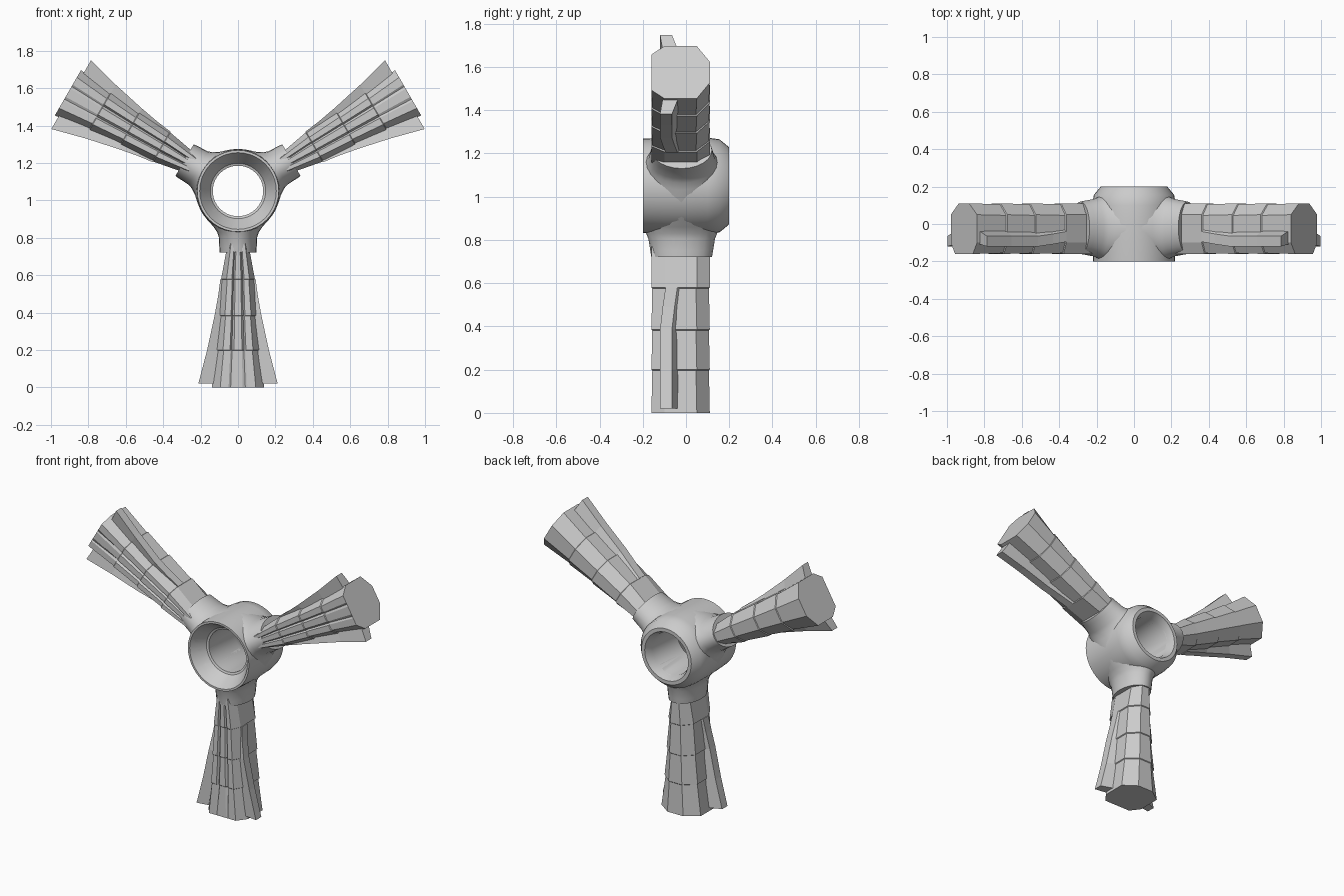
import bpy, bmesh
from math import sin, cos, pi, radians

if "Cube" in bpy.data.objects:
    bpy.data.objects.remove(bpy.data.objects["Cube"])

CZ = 1.05                      # height of the hub centre
ANGLES = [("lower", -90), ("right", 30), ("left", 150)]


def loft(name, sections, close=False):
    """Skin equal-length closed sections; cap the ends, or join last to first."""
    bm = bmesh.new()
    rings = [[bm.verts.new(p) for p in s] for s in sections]
    pairs = list(zip(rings, rings[1:])) + ([(rings[-1], rings[0])] if close else [])
    for a, b in pairs:
        for i in range(len(a)):
            j = (i + 1) % len(a)
            bm.faces.new((a[i], a[j], b[j], b[i]))
    if not close:
        bm.faces.new(rings[0])
        bm.faces.new(rings[-1])
    bmesh.ops.recalc_face_normals(bm, faces=bm.faces)
    me = bpy.data.meshes.new(name)
    bm.to_mesh(me)
    bm.free()
    ob = bpy.data.objects.new(name, me)
    bpy.context.collection.objects.link(ob)
    return ob


def turned(name, profile, n=40):
    """Solid of (radius, y) steps turned around the hub axis."""
    return loft(name, [[(r * cos(2 * pi * i / n), y, CZ + r * sin(2 * pi * i / n))
                        for i in range(n)] for r, y in profile])


def activate(ob):
    bpy.ops.object.select_all(action='DESELECT')
    ob.select_set(True)
    bpy.context.view_layer.objects.active = ob


def bore(ob, cutter):
    m = ob.modifiers.new("bore", 'BOOLEAN')
    m.operation, m.solver, m.object = 'DIFFERENCE', 'EXACT', cutter
    activate(ob)
    bpy.ops.object.modifier_apply(modifier=m.name)
    bpy.ops.object.shade_smooth_by_angle(angle=radians(32))


def placer(deg):
    """Map (along arm, across arm, y) to world space."""
    c, s = cos(radians(deg)), sin(radians(deg))
    return lambda r, u, y: (r * c - u * s, y, CZ + r * s + u * c)


# Hub barrel, and the through hole with flared front recess
hub = turned("hub", [(.218, -.2), (.223, -.1), (.225, 0), (.223, .1), (.215, .155), (.178, .2)])
cutter = turned("hole_cutter", [(.215, -.22), (.205, -.2), (.148, -.11), (.135, -.105),
                                (.135, .15), (.155, .2), (.165, .22)])
cutter.hide_render = True
bore(hub, cutter)

# Blade half section: share of width, y, groove depth
HALF = [(.4, .11, 0), (1, .05, 0), (1, -.1, 0), (.68, -.16, 0),
        (.36, -.16, 0), (.28, -.16, .014), (.18, -.16, 0)]
SECTION = HALF + [(-u, y, g) for u, y, g in reversed(HALF)]
STATIONS = [(.28, .055), (.47, .09), (.665, .103), (.85, .118), (1.05, .14)]
FIN = [(.47, .094, .025), (.56, .106, .012), (.665, .125, 0), (.85, .165, 0), (1.03, .212, 0)]

for label, deg in ANGLES:
    P = placer(deg)

    # Flared collar blending the hub into the blade
    rings = []
    for r, a, b in [(.1, .2, .178), (.15, .168, .178), (.19, .132, .172), (.22, .112, .164),
                    (.245, .103, .154), (.30, .1, .145), (.33, .098, .14)]:
        rings.append([P(r, a * cos(2 * pi * i / 24), -.02 + b * sin(2 * pi * i / 24))
                      for i in range(24)])
    bore(loft(label + "_collar", rings), cutter)

    # Flaring blade with shingled steps at each station
    rows = []
    for k, (r, w) in enumerate(STATIONS):
        last = k == len(STATIONS) - 1
        steps = [(r, w, 0)] if k in (0, len(STATIONS) - 1) else [(r, w, 0), (r + .004, w - .005, .004)]
        for rr, ww, inset in steps:
            rows.append([P(rr, u * ww, (y - inset if y > 0 else y + inset) + (0 if last else g))
                         for u, y, g in SECTION])
    loft(label + "_blade", rows)

    # Side fins peeling away from the blade
    for side, sg in (("a", 1), ("b", -1)):
        rows = []
        for r, w, dy in FIN:
            base = .055 + (r - .47) * .1
            rows.append([P(r, sg * base, -.03 + dy), P(r, sg * w, -.065 + dy),
                         P(r, sg * w, -.12 + dy), P(r, sg * base, -.105 + dy)])
        loft(f"{label}_fin_{side}", rows)

bpy.data.objects.remove(cutter)
